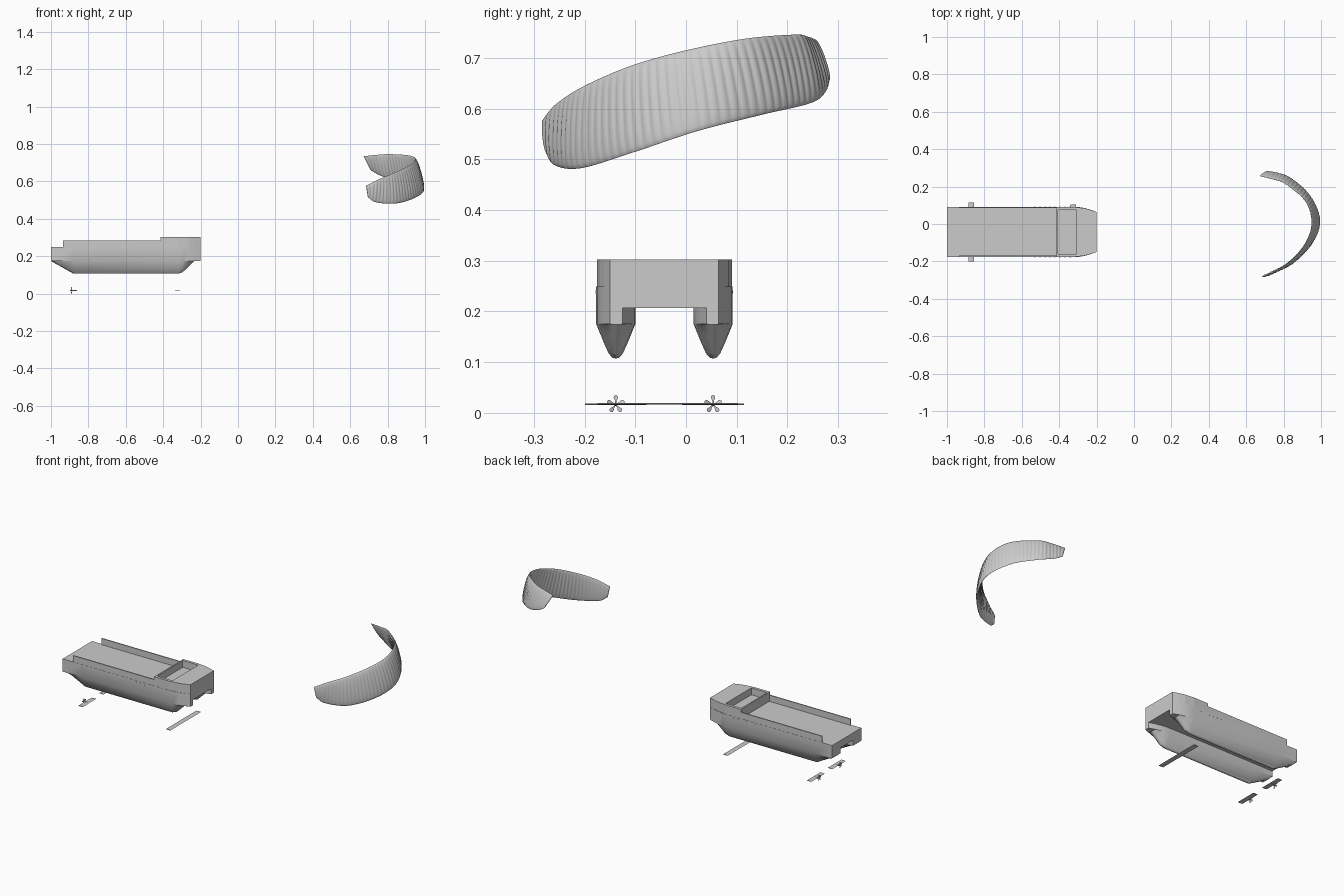
import bpy, bmesh, math
from mathutils import Vector

if "Cube" in bpy.data.objects:
    bpy.data.objects.remove(bpy.data.objects["Cube"])

CY = -0.0425      # centre line of the boat in y


def loft(name, rings, smooth=None):
    """Skin a list of equal closed rings and cap both ends."""
    bm = bmesh.new()
    vs = [[bm.verts.new(p) for p in r] for r in rings]
    n = len(vs[0])
    for a, b in zip(vs, vs[1:]):
        for i in range(n):
            j = (i + 1) % n
            bm.faces.new((a[i], a[j], b[j], b[i]))
    bm.faces.new(vs[0][::-1])
    bm.faces.new(vs[-1])
    bmesh.ops.recalc_face_normals(bm, faces=bm.faces)
    me = bpy.data.meshes.new(name)
    bm.to_mesh(me)
    bm.free()
    ob = bpy.data.objects.new(name, me)
    bpy.context.collection.objects.link(ob)
    if smooth:
        bpy.ops.object.select_all(action='DESELECT')
        ob.select_set(True)
        bpy.context.view_layer.objects.active = ob
        bpy.ops.object.shade_smooth_by_angle(angle=math.radians(smooth))
    return ob


def prism(name, outline, z0, z1):
    return loft(name, [[(x, y + CY, z) for x, y in outline] for z in (z0, z1)])


def box(name, x0, x1, y0, y1, z0, z1):
    return prism(name, [(x0, y0), (x1, y0), (x1, y1), (x0, y1)], z0, z1)


# Twin hull: one cross-section swept from stern to bow
def hull_ring(x, yo, yi, depth):
    mid, h = (yo + yi) / 2, (yo - yi) / 2
    half = [(yo, .249), (yo, .175)]
    for f, d in ((.62, .036), (.36, .058), (.18, .066), (0, .068),
                 (-.18, .066), (-.36, .058), (-.62, .036)):
        half.append((mid + f * h, .175 - d * depth))
    half += [(yi, .175), (yi, .207)]
    full = half + [(-y, z) for y, z in reversed(half)]
    return [(x, y + CY, z) for y, z in full]


stations = [(-1, .1345, .0575, .01), (-.88, .1345, .0575, 1),
            (-.32, .1345, .0575, 1), (-.295, .133, .059, .88),
            (-.265, .128, .064, .45), (-.235, .12, .071, .01),
            (-.2, .107, .083, .01)]
loft("twin_hull", [hull_ring(*s) for s in stations], 25)

# Bulwarks along the cargo deck
for s, side in ((1, "left"), (-1, "right")):
    box(side + "_bulwark", -.935, -.415, s * .127, s * .1335, .249, .285)

# Raised bow with a sunken well
edge = [(-.415, .1335), (-.32, .1335), (-.265, .127), (-.235, .119), (-.2, .107)]
bow = prism("raised_bow", edge + [(x, -y) for x, y in reversed(edge)], .249, .302)
cutter = box("well_cutter", -.407, -.307, -.1175, .1175, .262, .34)
cutter.hide_render = True
mod = bow.modifiers.new("well", 'BOOLEAN')
mod.operation, mod.object, mod.solver = 'DIFFERENCE', cutter, 'EXACT'
bpy.context.view_layer.objects.active = bow
bpy.ops.object.modifier_apply(modifier="well")
bpy.data.objects.remove(cutter)

# Small portholes near the bow
for s, side in ((1, "left"), (-1, "right")):
    for i in range(8):
        cx = -.53 + .027 * i
        loft(f"{side}_porthole_{i + 1}",
             [[(cx + .003 * math.cos(a * math.pi / 4), CY + s * y,
                .238 + .003 * math.sin(a * math.pi / 4)) for a in range(8)]
              for y in (.133, .1355)])


# Underwater foils
def foil(name, xa, xf, y0, y1, z, t=.0016):
    c = xf - xa
    sec = [(xa, 0), (xa + .35 * c, t * .8), (xa + .7 * c, t), (xa + .93 * c, t * .6),
           (xf, 0), (xa + .93 * c, -t * .6), (xa + .7 * c, -t), (xa + .35 * c, -t * .8)]
    loft(name, [[(x, y, z + dz) for x, dz in sec] for y in (y0, y1)], 40)


foil("front_foil", -.34, -.31, -.175, .103, .018)

PZ = .017
for yc, side in ((CY + .096, "left"), (CY - .096, "right")):
    foil(side + "_rear_foil", -.884, -.855, yc - .061, yc + .061, PZ)
    # propeller pod
    loft(side + "_pod",
         [[(x, yc + r * math.cos(a * math.pi / 5), PZ + r * math.sin(a * math.pi / 5))
           for a in range(10)]
          for x, r in ((-.9, .001), (-.896, .003), (-.885, .0035), (-.868, .0025), (-.858, .0008))],
         50)
    # five blades
    blade = [(-.001, .002), (-.002, .008), (-.0042, .0125), (-.0038, .016), (-.0015, .0178),
             (.0015, .0178), (.0038, .016), (.0042, .0125), (.002, .008), (.001, .002)]
    for k in range(5):
        a = k * math.tau / 5
        rings = []
        for t in (-.0005, .0005):
            rings.append([(-.89 + t + w * .35,
                           yc + w * math.cos(a) + r * math.sin(a),
                           PZ - w * math.sin(a) + r * math.cos(a)) for w, r in blade])
        loft(f"{side}_blade_{k + 1}", rings)

# Towing kite: upper and lower edge from tip to tip
top = [(.685, -.283, .577), (.75, -.255, .61), (.834, -.2, .645), (.914, -.107, .685),
       (.95, 0, .715), (.92, .118, .738), (.81, .215, .746), (.74, .24, .742), (.672, .257, .735)]
low = [(.695, -.276, .515), (.74, -.258, .488), (.85, -.205, .483), (.952, -.1, .515),
       (.993, .02, .555), (.94, .15, .588), (.84, .243, .61), (.765, .273, .63), (.71, .284, .66)]
top, low = [Vector(p) for p in top], [Vector(p) for p in low]


def spline(pts, t):
    i = min(int(t), len(pts) - 2)
    f = t - i
    b, c = pts[i], pts[i + 1]
    a = pts[i - 1] if i else 2 * b - c
    d = pts[i + 2] if i + 2 < len(pts) else 2 * c - b
    return .5 * (2 * b + (c - a) * f + (2 * a - 5 * b + 4 * c - d) * f * f
                 + (3 * b - a - 3 * c + d) * f ** 3)


# even spacing of the cells along the span
dense = [i * 8 / 400 for i in range(401)]
length = [0]
for p, q in zip(dense, dense[1:]):
    mid = lambda t: spline(top, t) + spline(low, t)
    length.append(length[-1] + (mid(q) - mid(p)).length)
CELLS, SUB, CH = 44, 6, 14
rings, j = [], 0
for k in range(CELLS * SUB + 1):
    target = length[-1] * k / (CELLS * SUB)
    while j < 399 and length[j + 1] < target:
        j += 1
    t = dense[j] + .02 * min(1, (target - length[j]) / (length[j + 1] - length[j]))
    T, B = spline(top, t), spline(low, t)
    ta, tb = max(0, t - .02), min(8, t + .02)
    tan = spline(top, tb) + spline(low, tb) - spline(top, ta) - spline(low, ta)
    N = (B - T).cross(tan).normalized()
    puff = abs(math.sin(math.pi * k / SUB)) * .0028
    thin = .35 + .65 * math.sin(math.pi * t / 8) ** .5 if 0 < t < 8 else .35
    ring = []
    for m in range(2 * CH):
        ang = math.pi * m / CH
        s = .5 - .5 * math.cos(ang)
        prof = math.sin(ang)
        off = prof * (.009 * thin + puff) if prof >= 0 else prof * (.006 * thin + puff)
        ring.append(T.lerp(B, s) + N * off)
    rings.append(ring)
loft("towing_kite", rings, 60)
